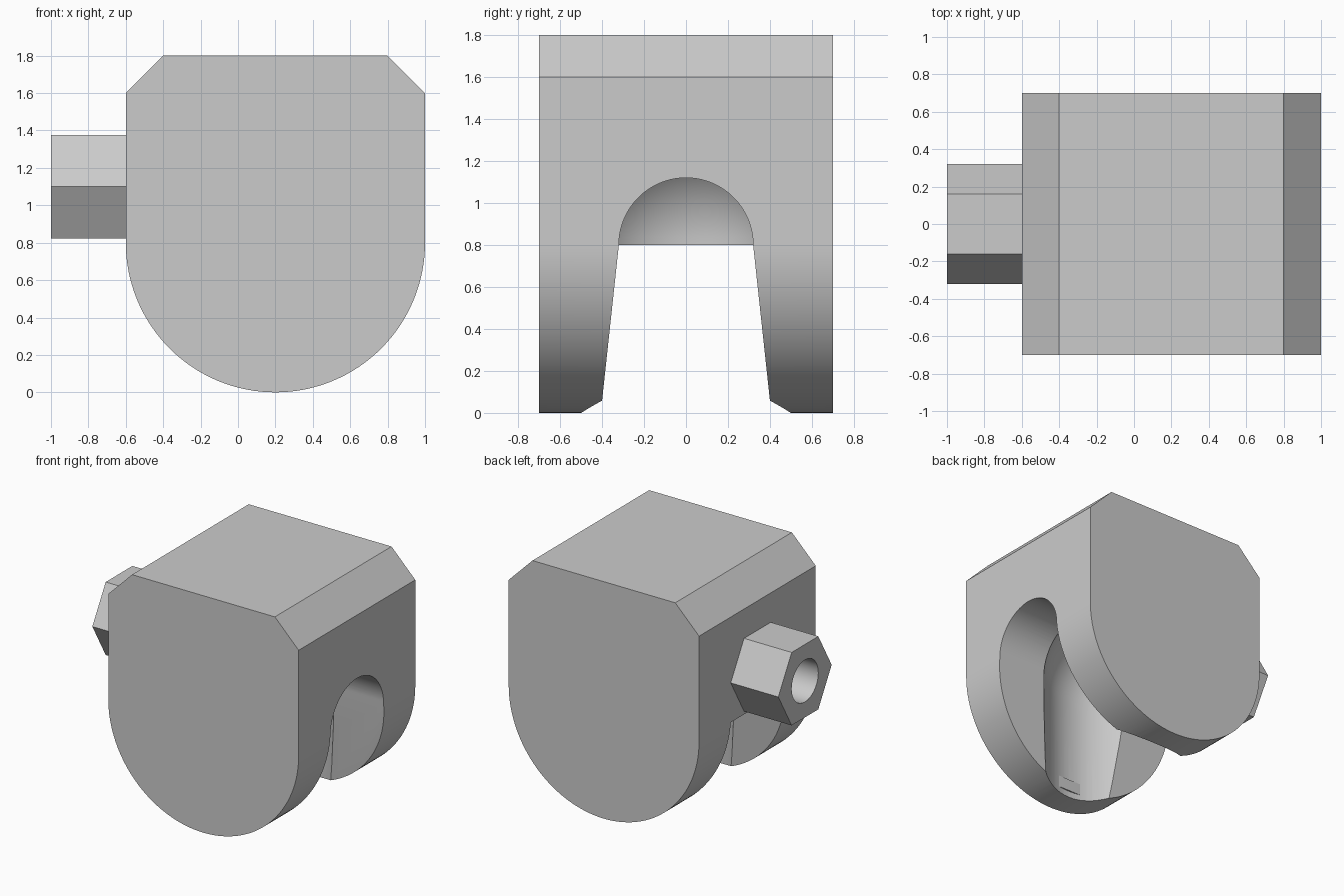
import bpy, bmesh
from math import sin, cos, pi, radians
from mathutils import Vector

cube = bpy.data.objects.get("Cube")
if cube:
    bpy.data.objects.remove(cube, do_unlink=True)

grey = bpy.data.materials.new("light_grey")
grey.use_nodes = True
COLOUR = (0.6, 0.6, 0.6, 1)
grey.diffuse_color = COLOUR
grey.node_tree.nodes["Principled BSDF"].inputs["Base Color"].default_value = COLOUR

CX, CZ = 0.2, 0.8   # ball socket centre
NUT_Z = 1.1


def make_object(name, bm):
    bmesh.ops.recalc_face_normals(bm, faces=bm.faces)
    mesh = bpy.data.meshes.new(name)
    bm.to_mesh(mesh)
    bm.free()
    obj = bpy.data.objects.new(name, mesh)
    bpy.context.collection.objects.link(obj)
    mesh.materials.append(grey)
    return obj


def prism(name, points, start, end, axis):
    """Extrude an outline of (horizontal, z) points along x or y."""
    def place(h, z, t):
        return (t, h, z) if axis == "x" else (h, t, z)
    bm = bmesh.new()
    face = bm.faces.new([bm.verts.new(place(h, z, start)) for h, z in points])
    out = bmesh.ops.extrude_face_region(bm, geom=[face])
    moved = [v for v in out["geom"] if isinstance(v, bmesh.types.BMVert)]
    bmesh.ops.translate(bm, verts=moved, vec=Vector(place(0, 0, end - start)))
    return make_object(name, bm)


def arc(ch, cz, r, a, b, n):
    return [(ch + r * cos(a + (b - a) * i / n), cz + r * sin(a + (b - a) * i / n))
            for i in range(n + 1)]


def revolve(name, profile, steps):
    """Turn an (radius, z) profile around the vertical socket axis."""
    bm = bmesh.new()
    verts = [bm.verts.new((CX + r, 0, z)) for r, z in profile]
    edges = [bm.edges.new(pair) for pair in zip(verts, verts[1:])]
    bmesh.ops.spin(bm, geom=verts + edges, cent=(CX, 0, 0), axis=(0, 0, 1),
                   angle=2 * pi, steps=steps)
    bmesh.ops.remove_doubles(bm, verts=bm.verts, dist=0.0001)
    return make_object(name, bm)


def cut(target, cutter):
    cutter.hide_render = True
    mod = target.modifiers.new("cut", "BOOLEAN")
    mod.operation, mod.solver, mod.object = "DIFFERENCE", "EXACT", cutter
    bpy.context.view_layer.objects.active = target
    bpy.ops.object.modifier_apply(modifier=mod.name)
    bpy.data.objects.remove(cutter, do_unlink=True)


def smooth(obj):
    bpy.ops.object.select_all(action="DESELECT")
    obj.select_set(True)
    bpy.context.view_layer.objects.active = obj
    bpy.ops.object.shade_smooth_by_angle(angle=radians(25))


# Housing with chamfered top and round bottom
outline = [(1, 1.6), (0.8, 1.8), (-0.4, 1.8), (-0.6, 1.6)]
outline += arc(CX, CZ, 0.8, pi, 2 * pi, 64)
housing = prism("housing", outline, -0.7, 0.7, "y")

# Ball socket: vertical bore with a domed end
bore = [(0, -0.2), (0.5, -0.2)] + arc(0, CZ, 0.5, 0, pi / 2, 20)
bore[-1] = (0, CZ + 0.5)
cut(housing, revolve("socket_cutter", bore, 64))

# Tapered slot, flat-topped on one side and arched on the other
foot = [(-0.417, -0.1), (0.417, -0.1)]
cut(housing, prism("slot_cutter", foot + [(0.32, CZ), (-0.32, CZ)], -0.8, CX, "x"))
cut(housing, prism("arch_cutter", foot + arc(0, CZ, 0.32, 0, pi, 40), CX, 1.2, "x"))
smooth(housing)

# Small retaining flats on the socket wall
for side, name in ((-1, "front_retaining_flat"), (1, "back_retaining_flat")):
    prism(name, [(CX - 0.1, 0.05), (CX + 0.1, 0.05), (CX + 0.1, 0.14), (CX - 0.1, 0.14)],
          side * 0.49, side * 0.52, "y")

# Hexagonal stud with a blind hole
stud = prism("hex_stud", arc(0, NUT_Z, 0.32, 0, 2 * pi, 6)[:-1], -1, -0.59, "x")
cut(stud, prism("hole_cutter", arc(0, NUT_Z, 0.16, 0, 2 * pi, 32)[:-1], -1.1, -0.6, "x"))
smooth(stud)
